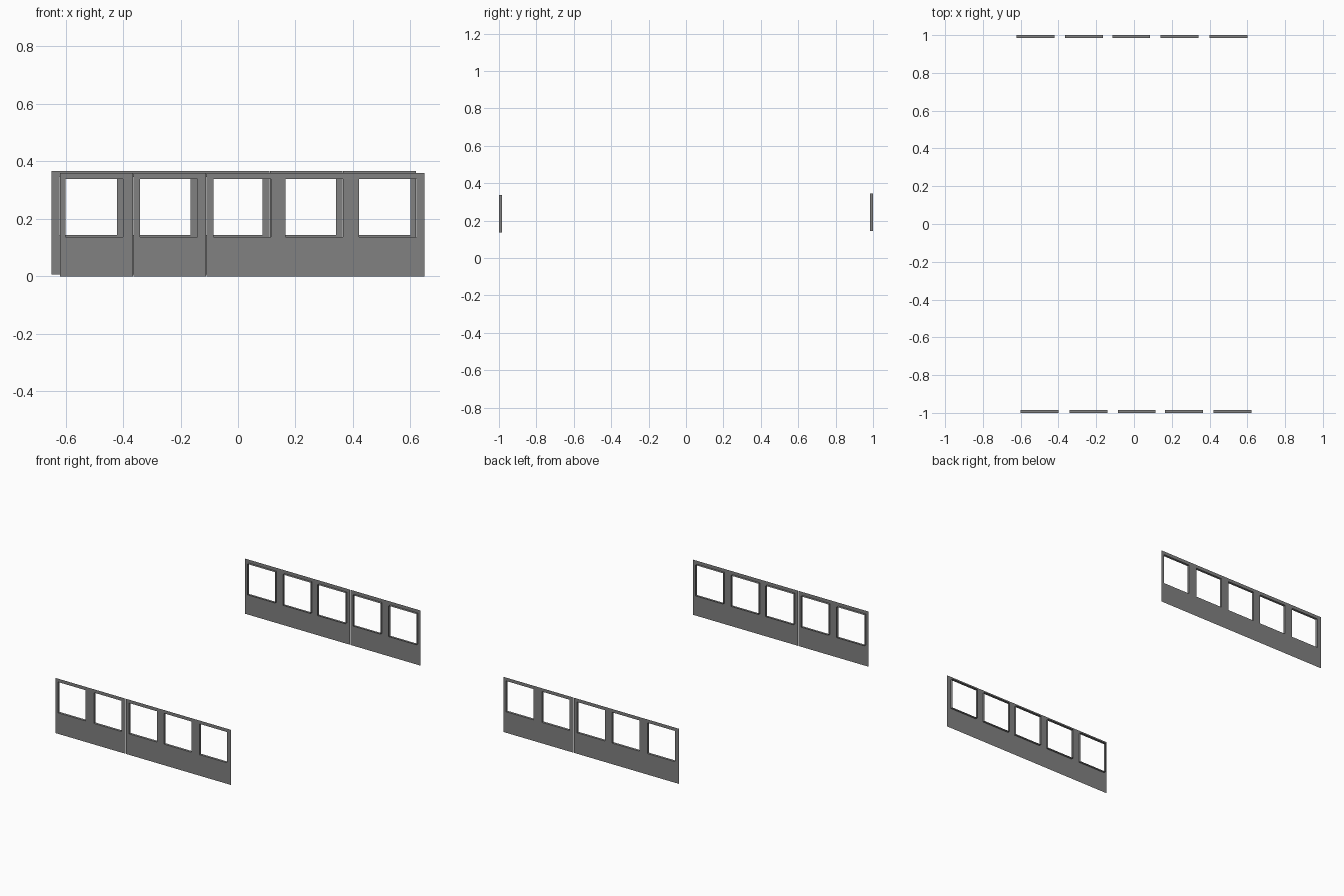
import bpy, bmesh
from math import pi

cube = bpy.data.objects.get("Cube")
if cube:
    bpy.data.objects.remove(cube, do_unlink=True)

grey = bpy.data.materials.new("wall_grey")
grey.use_nodes = True
colour = (0.22, 0.22, 0.22, 1)
grey.diffuse_color = colour
grey.node_tree.nodes["Principled BSDF"].inputs["Base Color"].default_value = colour

WIDTH, HEIGHT, DEPTH = 0.254, 0.36, 0.016
LEFT, COUNT = -0.62, 5
SILL, HEAD = 0.137, 0.338
GAP = 0.002
WINDOWS = (-0.6, -0.341, -0.086, 0.165, 0.421)
WINDOW_WIDTH = 0.2


def add_panel(bm, x0, x1, win):
    """Thin sheet with one window opening and a reveal turned inwards."""
    xs = (x0, win, win + WINDOW_WIDTH, x1)
    zs = (0, SILL, HEAD, HEIGHT)
    grid = [[bm.verts.new((x, -1, z)) for x in xs] for z in zs]
    for r in range(3):
        for c in range(3):
            if (r, c) != (1, 1):
                bm.faces.new((grid[r][c], grid[r][c + 1],
                              grid[r + 1][c + 1], grid[r + 1][c]))
    # Window reveal
    rim = [grid[1][1], grid[1][2], grid[2][2], grid[2][1]]
    back = [bm.verts.new((v.co.x, v.co.y + DEPTH, v.co.z)) for v in rim]
    for i in range(4):
        j = (i + 1) % 4
        bm.faces.new((rim[j], rim[i], back[i], back[j]))


def build_wall(name, turn, lift):
    bm = bmesh.new()
    for i, win in enumerate(WINDOWS):
        x0 = LEFT + i * WIDTH
        # Hairline joints on both sides of the second panel
        start = x0 + (GAP if i in (1, 2) else 0)
        add_panel(bm, start, x0 + WIDTH, win)
    bmesh.ops.remove_doubles(bm, verts=bm.verts, dist=0.0005)
    mesh = bpy.data.meshes.new(name)
    bm.to_mesh(mesh)
    bm.free()
    mesh.materials.append(grey)
    wall = bpy.data.objects.new(name, mesh)
    wall.rotation_euler.z = turn
    wall.location.z = lift
    bpy.context.collection.objects.link(wall)


build_wall("front_window_wall", 0, 0)
build_wall("back_window_wall", pi, 0.007)
